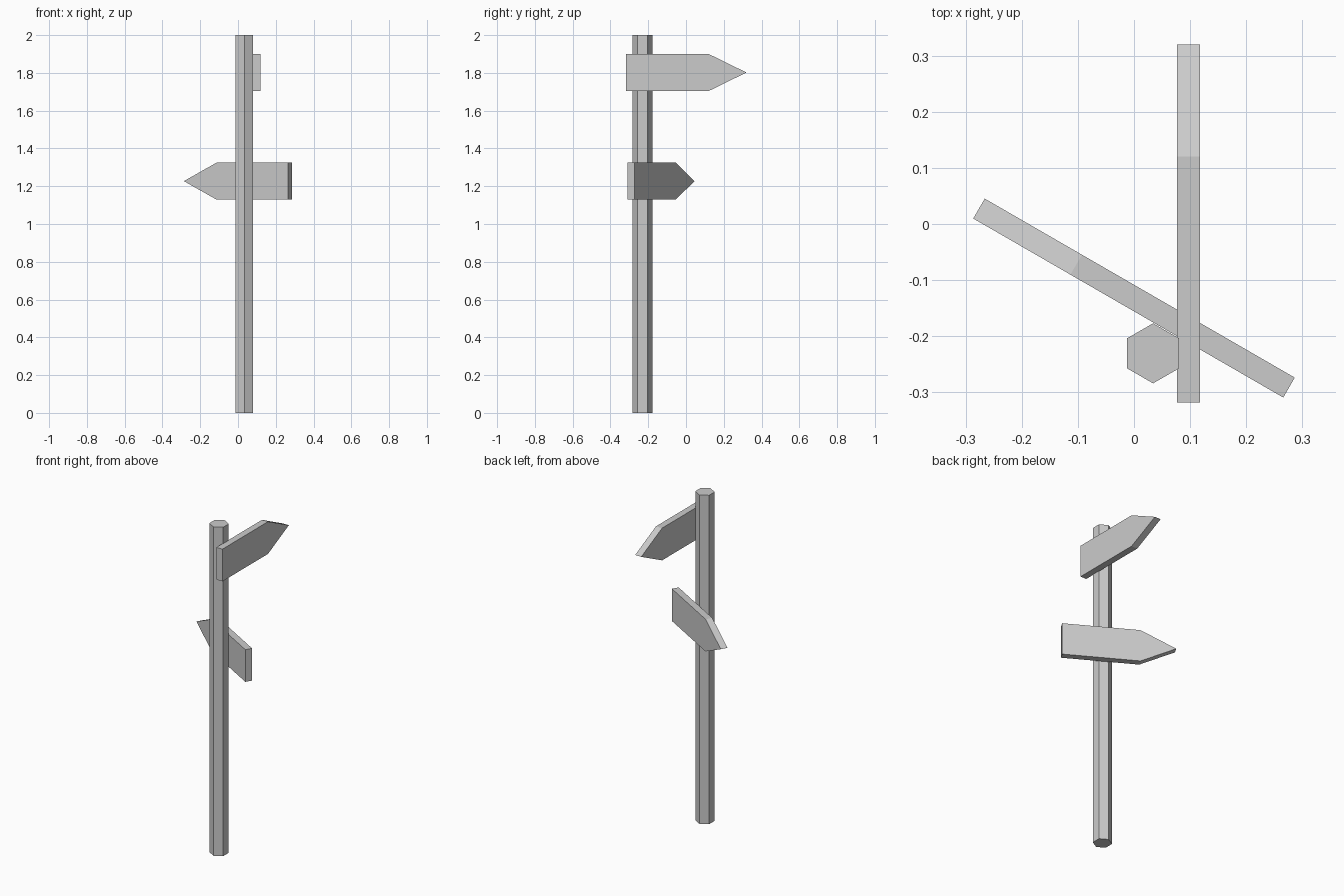
import bpy
import bmesh
from math import radians
from mathutils import Matrix

if "Cube" in bpy.data.objects:
    bpy.data.objects.remove(bpy.data.objects["Cube"], do_unlink=True)

grey = bpy.data.materials.new("plain grey")
grey.use_nodes = True
grey.diffuse_color = (0.6, 0.6, 0.6, 1)
grey.node_tree.nodes["Principled BSDF"].inputs["Base Color"].default_value = grey.diffuse_color


def add_object(name, bm, matrix):
    """Turn a bmesh into a flat-shaded grey object."""
    bmesh.ops.recalc_face_normals(bm, faces=bm.faces)
    mesh = bpy.data.meshes.new(name)
    bm.to_mesh(mesh)
    bm.free()
    mesh.materials.append(grey)
    obj = bpy.data.objects.new(name, mesh)
    obj.matrix_world = matrix
    bpy.context.collection.objects.link(obj)


def arrow_board(name, centre, angle):
    """Pointed board along local +x, turned about z."""
    half_length, shoulder, half_height, thickness = 0.319, 0.119, 0.098, 0.041
    outline = [(-half_length, -half_height), (shoulder, -half_height),
               (half_length, 0), (shoulder, half_height),
               (-half_length, half_height)]
    bm = bmesh.new()
    face = bm.faces.new([bm.verts.new((x, -thickness / 2, z)) for x, z in outline])
    side = bmesh.ops.extrude_face_region(bm, geom=[face])["geom"]
    moved = [v for v in side if isinstance(v, bmesh.types.BMVert)]
    bmesh.ops.translate(bm, verts=moved, vec=(0, thickness, 0))
    add_object(name, bm, Matrix.Translation(centre) @ Matrix.Rotation(radians(angle), 4, "Z"))


# Six-sided post with corners to front and back
bm = bmesh.new()
bmesh.ops.create_cone(bm, cap_ends=True, segments=6, radius1=0.0535, radius2=0.0535, depth=2)
# Normalise the first corner so that one always points along y
corner = max(bm.verts, key=lambda v: v.co.y)
if abs(corner.co.x) > 0.01:
    bmesh.ops.rotate(bm, verts=bm.verts, matrix=Matrix.Rotation(radians(30), 3, "Z"))
add_object("post", bm, Matrix.Translation((0.034, -0.2305, 1)))

# Direction boards
arrow_board("upper_board", (0.0975, 0.001, 1.802), 90)
arrow_board("lower_board", (0, -0.132, 1.227), 150)
